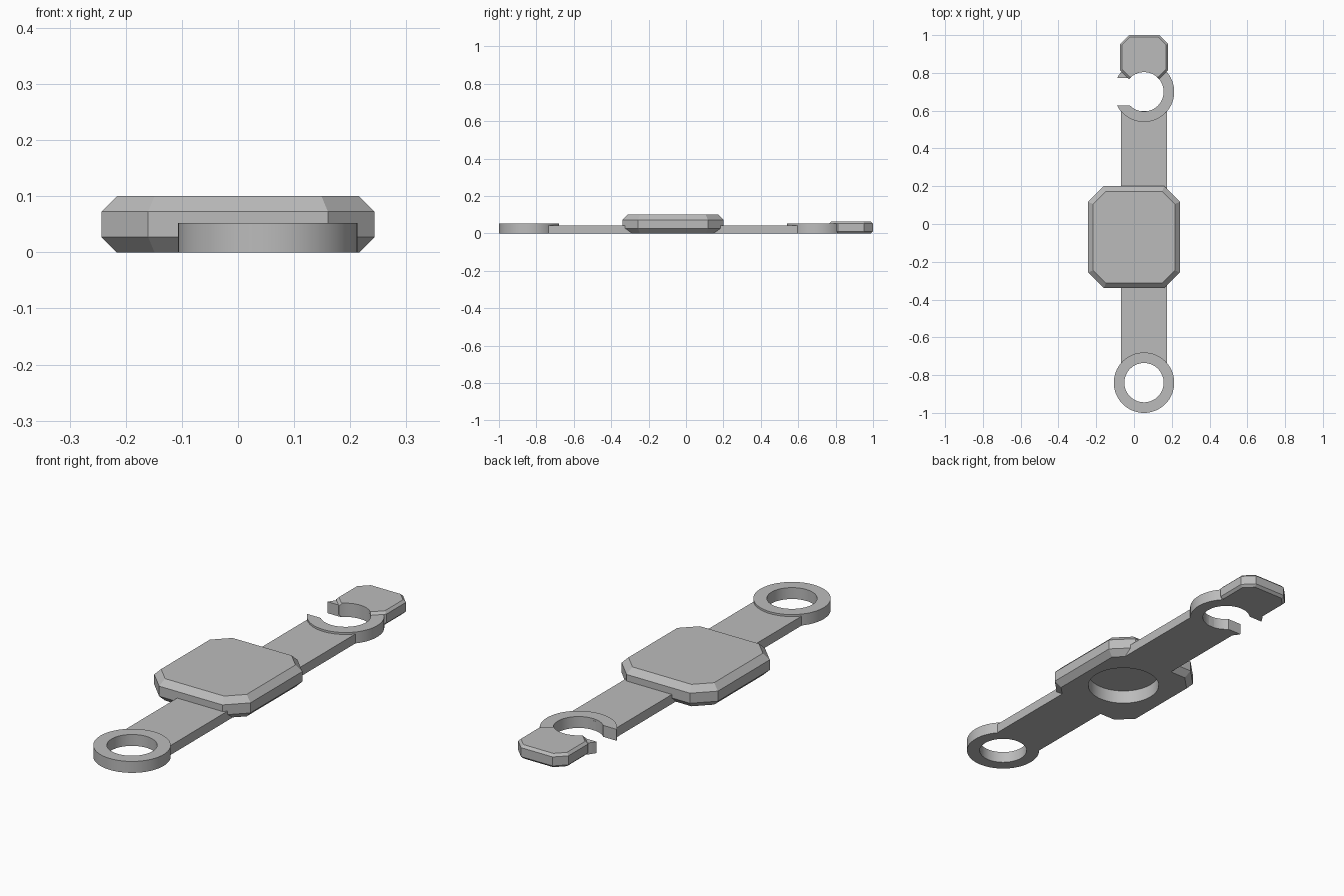
import bpy, bmesh
from math import sin, cos, pi, asin

if "Cube" in bpy.data.objects:
    bpy.data.objects.remove(bpy.data.objects["Cube"], do_unlink=True)

grey = bpy.data.materials.new("plain grey")
grey.use_nodes = True
grey.diffuse_color = (0.5, 0.5, 0.5, 1)
grey.node_tree.nodes["Principled BSDF"].inputs["Base Color"].default_value = (0.5, 0.5, 0.5, 1)

AXIS = 0.053          # centre line of strap, ring and hook
OUTER, INNER = 0.16, 0.104


def finish(name, bm):
    bmesh.ops.recalc_face_normals(bm, faces=bm.faces[:])
    mesh = bpy.data.meshes.new(name)
    bm.to_mesh(mesh)
    bm.free()
    mesh.materials.append(grey)
    obj = bpy.data.objects.new(name, mesh)
    bpy.context.collection.objects.link(obj)
    return obj


def activate(obj):
    bpy.ops.object.select_all(action='DESELECT')
    obj.select_set(True)
    bpy.context.view_layer.objects.active = obj


def smooth(obj):
    activate(obj)
    bpy.ops.object.shade_smooth_by_angle(angle=0.5)


def prism(name, outline, z0, z1):
    bm = bmesh.new()
    face = bm.faces.new([bm.verts.new((x, y, z0)) for x, y in outline])
    top = bmesh.ops.extrude_face_region(bm, geom=[face])
    verts = [g for g in top["geom"] if isinstance(g, bmesh.types.BMVert)]
    bmesh.ops.translate(bm, verts=verts, vec=(0, 0, z1 - z0))
    return finish(name, bm)


def arc(cx, cy, r, a0, a1, n):
    return [(cx + r * cos(a0 + (a1 - a0) * i / n), cy + r * sin(a0 + (a1 - a0) * i / n))
            for i in range(n + 1)]


def clipped_slab(name, cx, cy, hx, hy, clip, height, bevel):
    """Clipped-corner plate with sloping rims above and below."""
    bm = bmesh.new()
    loops = []
    for z, inset in ((0, bevel), (bevel, 0), (height - bevel, 0), (height, bevel)):
        a, b, c = hx - inset, hy - inset, clip - inset * 0.586
        pts = [(a, -b + c), (a, b - c), (a - c, b), (-a + c, b),
               (-a, b - c), (-a, -b + c), (-a + c, -b), (a - c, -b)]
        loops.append([bm.verts.new((cx + x, cy + y, z)) for x, y in pts])
    for low, high in zip(loops, loops[1:]):
        for i in range(8):
            j = (i + 1) % 8
            bm.faces.new((low[i], low[j], high[j], high[i]))
    bm.faces.new(loops[0])
    bm.faces.new(loops[-1])
    return finish(name, bm)


def cut_round(obj, cx, cy, r, z0, z1):
    cutter = prism("cutter", arc(cx, cy, r, 0, 2 * pi, 64)[:-1], z0, z1)
    cutter.hide_render = True
    mod = obj.modifiers.new("round cut", 'BOOLEAN')
    mod.operation, mod.solver, mod.object = 'DIFFERENCE', 'EXACT', cutter
    activate(obj)
    bpy.ops.object.modifier_apply(modifier=mod.name)
    bpy.data.objects.remove(cutter, do_unlink=True)
    smooth(obj)


# Central case with a round pocket underneath
case = clipped_slab("case", 0, -0.07, 0.243, 0.27, 0.083, 0.1, 0.027)
cut_round(case, 0.015, -0.055, 0.156, -0.05, 0.062)

# Strap halves, ending inside the case and the end rings
for name, y0, y1 in (("front_strap", -0.735, -0.25), ("back_strap", 0.13, 0.597)):
    x0, x1 = AXIS - 0.122, AXIS + 0.122
    prism(name, [(x0, y0), (x1, y0), (x1, y1), (x0, y1)], 0, 0.043)

# Closed ring at the front end
bm = bmesh.new()
N = 64
rings = [[bm.verts.new((x, y, z)) for x, y in arc(AXIS, -0.84, r, 0, 2 * pi, N)[:-1]]
         for r, z in ((OUTER, 0), (OUTER, 0.052), (INNER, 0.052), (INNER, 0))]
for k in range(4):
    a, b = rings[k], rings[(k + 1) % 4]
    for i in range(N):
        j = (i + 1) % N
        bm.faces.new((a[i], a[j], b[j], b[i]))
smooth(finish("front_ring", bm))

# Open hook at the back end, mouth cut straight towards -x
HOOK_Y, GAP = 0.70, 0.073
turn = [asin(GAP / r) for r in (OUTER, INNER)]
outline = arc(AXIS, HOOK_Y, OUTER, -pi + turn[0], pi - turn[0], 56)
outline += arc(AXIS, HOOK_Y, INNER, pi - turn[1], -pi + turn[1], 56)
smooth(prism("hook", outline, 0, 0.052))

# Clipped end tab, hollowed where it meets the hook
tab = clipped_slab("end_tab", AXIS, 0.883, 0.127, 0.117, 0.047, 0.063, 0.011)
cut_round(tab, AXIS, HOOK_Y, INNER, -0.05, 0.15)
